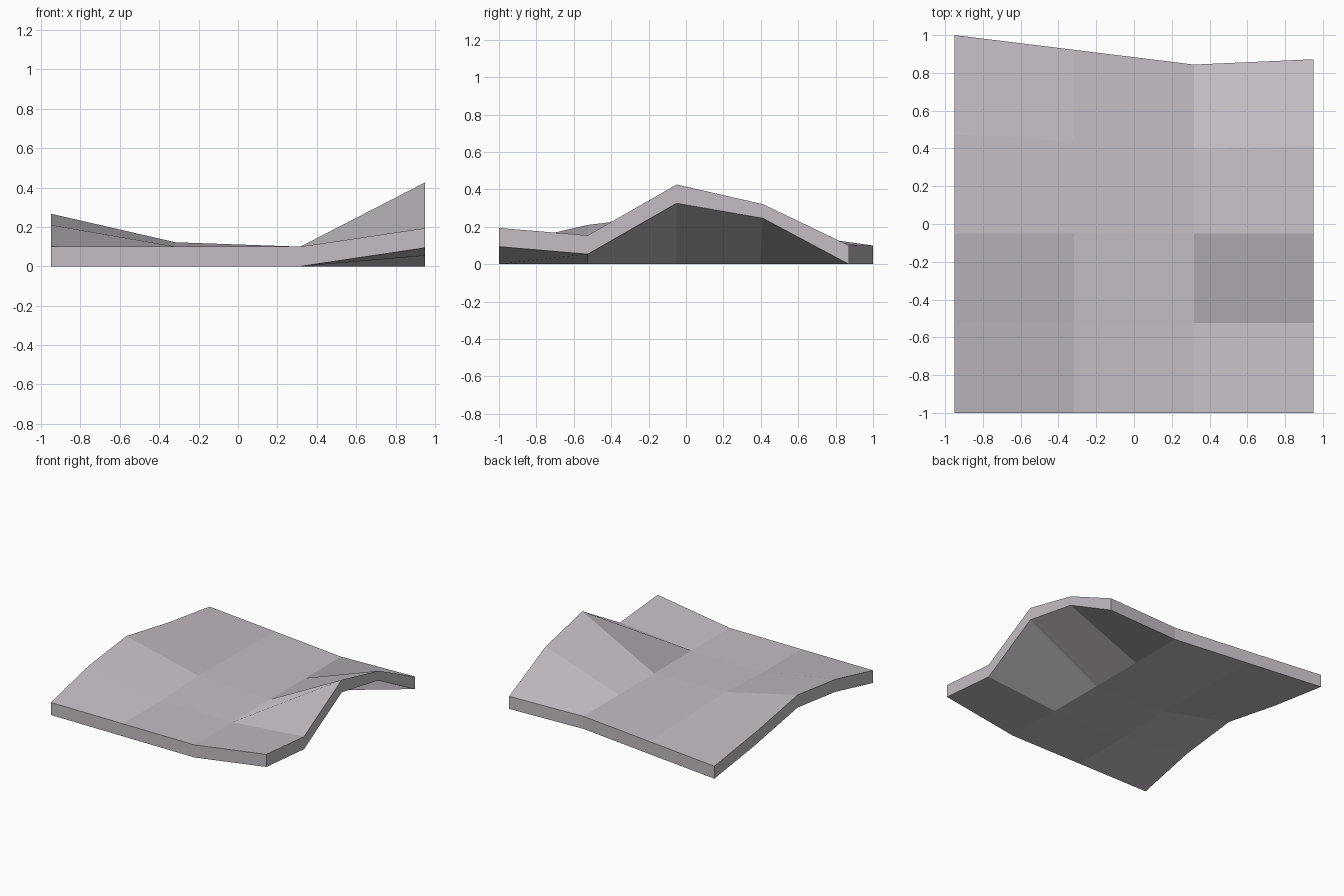
import bpy, bmesh

if "Cube" in bpy.data.objects:
    bpy.data.objects.remove(bpy.data.objects["Cube"])

# Layout of the warped slab: columns in x, back edge in y, underside heights per row
COLS = [-0.95, -0.317, 0.317, 0.95]
BACK = [1.0, 0.922, 0.844, 0.872]
FRONT_Y, RIDGE_Y = -1.0, -0.05
UNDERSIDE = [
    [0.0, 0.0, 0.0, 0.094],      # front edge
    [0.11, 0.0, 0.0, 0.054],
    [0.167, 0.022, 0.0, 0.326],  # ridge
    [0.073, 0.01, 0.0, 0.246],
    [0.0, 0.0, 0.0, 0.0],        # back edge
]
THICK = 0.1


def row_y(row, back):
    """Two even steps up to the ridge, two more to the slanted back edge."""
    if row <= 2:
        return FRONT_Y + (RIDGE_Y - FRONT_Y) * row / 2
    return RIDGE_Y + (back - RIDGE_Y) * (row - 2) / 2


bm = bmesh.new()

# Underside grid and matching upper grid
low, top = [], []
for r, heights in enumerate(UNDERSIDE):
    pts = [(x, row_y(r, b), z) for x, b, z in zip(COLS, BACK, heights)]
    low.append([bm.verts.new(p) for p in pts])
    top.append([bm.verts.new((x, y, z + THICK)) for x, y, z in pts])
top[3][3].co.z = 0.321  # slab is thinner behind the raised corner

# Upper and lower surfaces
for r in range(4):
    for c in range(3):
        for g in (low, top):
            bm.faces.new((g[r][c], g[r][c + 1], g[r + 1][c + 1], g[r + 1][c]))

# Rim around the edge
rim = ([(0, c) for c in range(4)] + [(r, 3) for r in range(1, 5)]
       + [(4, c) for c in (2, 1, 0)] + [(r, 0) for r in (3, 2, 1)])
for (r0, c0), (r1, c1) in zip(rim, rim[1:] + rim[:1]):
    bm.faces.new((low[r0][c0], low[r1][c1], top[r1][c1], top[r0][c0]))

bmesh.ops.recalc_face_normals(bm, faces=bm.faces)
mesh = bpy.data.meshes.new("warped_slab")
bm.to_mesh(mesh)
bm.free()

# Single pale lilac grey
mat = bpy.data.materials.new("pale lilac grey")
mat.diffuse_color = (0.56, 0.515, 0.56, 1)
mat.use_nodes = True
mat.node_tree.nodes["Principled BSDF"].inputs["Base Color"].default_value = mat.diffuse_color
mesh.materials.append(mat)

slab = bpy.data.objects.new("warped_slab", mesh)
bpy.context.collection.objects.link(slab)
